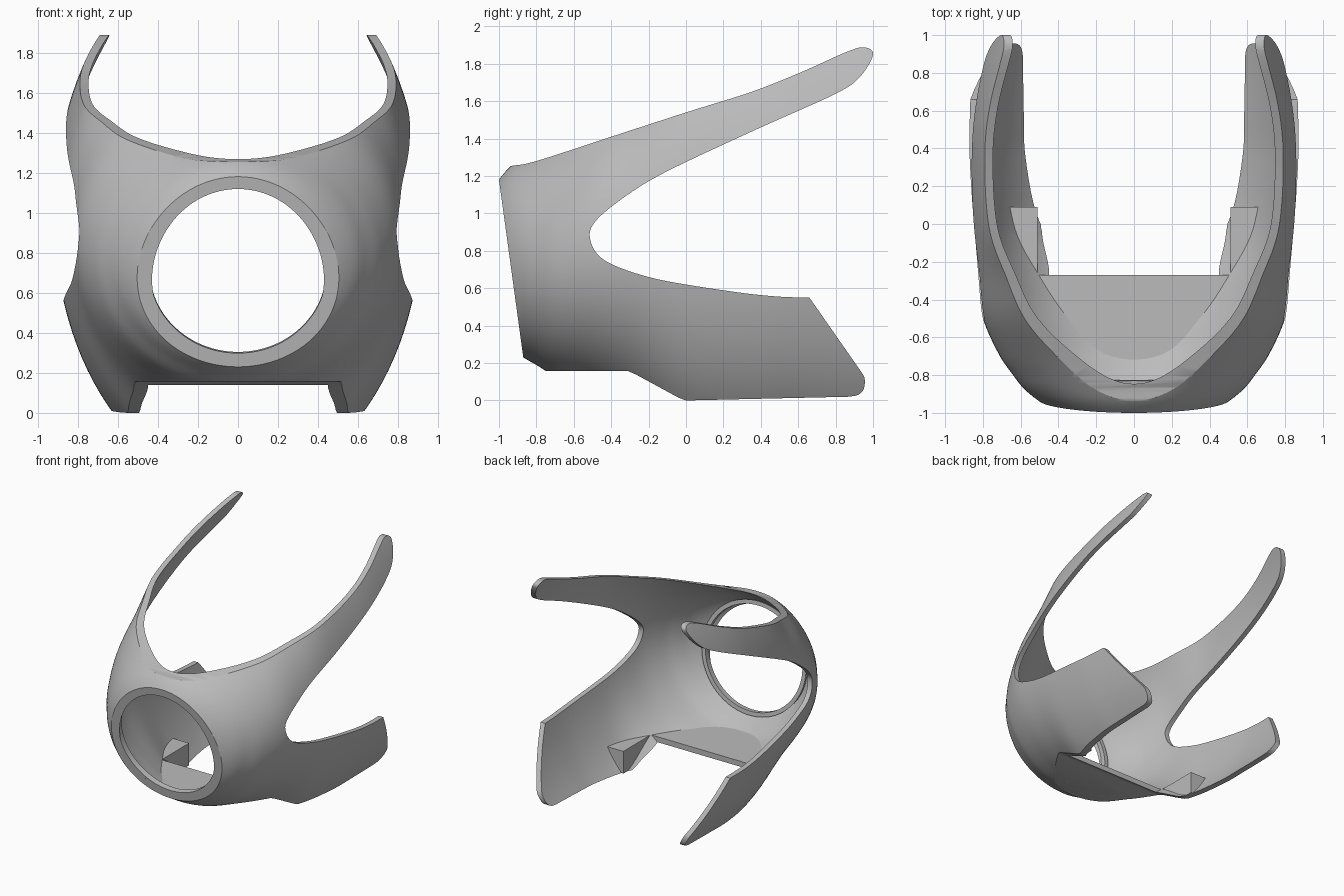
import bpy, bmesh, math
from mathutils import Vector, Matrix

if "Cube" in bpy.data.objects:
    bpy.data.objects.remove(bpy.data.objects["Cube"], do_unlink=True)

grey = bpy.data.materials.new("plain_grey")
grey.use_nodes = True
grey.diffuse_color = (0.5, 0.5, 0.5, 1)
grey.node_tree.nodes["Principled BSDF"].inputs["Base Color"].default_value = (0.5, 0.5, 0.5, 1)

# Hull stations: y, centre height, half width, half height
STATIONS = [(-1.06, .77, .30, .31), (-1.0, .77, .40, .41), (-.94, .765, .50, .485),
            (-.87, .765, .585, .535), (-.8, .77, .64, .58), (-.7, .78, .71, .65),
            (-.5, .84, .80, .78), (-.27, .89, .845, .95), (0, .95, .88, 1.22),
            (.35, .98, .915, 1.33), (.6, 1.0, .92, 1.36), (.95, 1.0, .90, 1.38),
            (1.1, 1.0, .88, 1.38)]


def station(y):
    """Cubic interpolation of the hull section at y."""
    n = len(STATIONS)
    i = next((k for k in range(n - 1) if y <= STATIONS[k + 1][0]), n - 2)

    def slope(k):
        a, b = STATIONS[max(k - 1, 0)], STATIONS[min(k + 1, n - 1)]
        return [(q - p) / (b[0] - a[0]) for p, q in zip(a, b)]
    a, b = STATIONS[i], STATIONS[i + 1]
    d = b[0] - a[0]
    t = (y - a[0]) / d
    sa, sb = slope(i), slope(i + 1)
    return [(2*t**3 - 3*t*t + 1) * a[k] + (t**3 - 2*t*t + t) * d * sa[k]
            + (3*t*t - 2*t**3) * b[k] + (t**3 - t*t) * d * sb[k] for k in (1, 2, 3)]


def make_object(name, bm):
    bmesh.ops.recalc_face_normals(bm, faces=bm.faces)
    mesh = bpy.data.meshes.new(name)
    bm.to_mesh(mesh)
    bm.free()
    mesh.materials.append(grey)
    ob = bpy.data.objects.new(name, mesh)
    bpy.context.collection.objects.link(ob)
    return ob


def hull(name, inset=0.0, capped=False, rows=64, sides=112):
    bm = bmesh.new()
    rings = []
    y0, y1 = STATIONS[0][0], STATIONS[-1][0]
    for r in range(rows + 1):
        y = y0 + (y1 - y0) * (r / rows) ** 1.3
        c, w, h = station(y)
        rings.append([bm.verts.new(((w - inset) * math.sin(a), y, c + (h - inset) * math.cos(a)))
                      for a in (math.tau * s / sides for s in range(sides))])
    for a, b in zip(rings, rings[1:]):
        for s in range(sides):
            t = (s + 1) % sides
            bm.faces.new((a[s], a[t], b[t], b[s]))
    if capped:
        bm.faces.new(rings[0])
        bm.faces.new(rings[-1])
    return make_object(name, bm)


def prism(name, points, direction):
    """Extrude a closed outline along a vector."""
    bm = bmesh.new()
    face = bm.faces.new([bm.verts.new(p) for p in points])
    new = bmesh.ops.extrude_face_region(bm, geom=[face])["geom"]
    bmesh.ops.translate(bm, vec=direction, verts=[v for v in new if isinstance(v, bmesh.types.BMVert)])
    return make_object(name, bm)


def spline(pts, steps=6):
    pts = [Vector(p) for p in pts]
    ext = [2 * pts[0] - pts[1]] + pts + [2 * pts[-1] - pts[-2]]
    out = []
    for a, b, c, d in zip(ext, ext[1:], ext[2:], ext[3:]):
        for s in range(steps):
            t = s / steps
            out.append(.5 * (2*b + (c - a)*t + (2*a - 5*b + 4*c - d)*t*t + (3*b - a - 3*c + d)*t**3))
    return out + [pts[-1]]


def apply_all(ob):
    bpy.ops.object.select_all(action="DESELECT")
    ob.select_set(True)
    bpy.context.view_layer.objects.active = ob
    for m in list(ob.modifiers):
        bpy.ops.object.modifier_apply(modifier=m.name)
    bpy.ops.object.shade_smooth_by_angle(angle=math.radians(30))


def intersect(ob, cutter):
    m = ob.modifiers.new("trim", "BOOLEAN")
    m.operation, m.solver, m.object = "INTERSECT", "EXACT", cutter


# Side outline: windscreen edge, arm tip, side opening, lower wing, belly, nose plane
outline = spline([(-.94, 1.253), (-.8, 1.28), (-.4, 1.41), (0, 1.54), (.35, 1.65), (.62, 1.757),
                  (.85, 1.86), (.95, 1.888), (1.0, 1.85), (.93, 1.73), (.8, 1.64), (.4, 1.46),
                  (0, 1.275), (-.22, 1.16), (-.4, 1.035), (-.49, .95), (-.515, .88), (-.48, .79),
                  (-.39, .725), (-.2, .66), (0, .62), (.3, .575), (.5, .555), (.66, .55)])
outline += spline([(.925, .17), (.955, .12), (.95, .06), (.92, .03), (.87, .02)], 3)
outline += [Vector(p) for p in ((0, 0), (-.04, .015), (-.27, .14), (-.31, .157), (-.68, .157),
                                (-.86, .157), (-1.01, 1.253))]
side_cut = prism("side_cutter", [(-1.2, p.x, p.y) for p in outline], (2.4, 0, 0))

# Main shell
shell = hull("fairing_shell")
solid = shell.modifiers.new("wall", "SOLIDIFY")
solid.thickness, solid.offset, solid.use_even_offset = 0.04, -1, True
intersect(shell, side_cut)
apply_all(shell)

# Belly floor with two mounting blocks behind it
half = [(.51, -.27), (.51, .09), (1, .09), (1, -1.1)]
plan = half + [(-x, y) for x, y in reversed(half)]
plan_cut = prism("floor_cutter", [(x, y, -.1) for x, y in plan], (0, 0, .285))
floor = hull("belly_floor", inset=.015, capped=True)
intersect(floor, side_cut)
intersect(floor, plan_cut)
apply_all(floor)

# Short lip behind the headlight opening, tilted with the nose plane
bm = bmesh.new()
N = 96
loops = [[bm.verts.new((rx * math.sin(a), y, rz * math.cos(a)))
          for a in (math.tau * i / N for i in range(N))]
         for rx, rz, y in ((.442, .418, .003), (.442, .418, .05), (.475, .452, .05), (.465, .44, .003))]
for a, b in zip(loops, loops[1:] + loops[:1]):
    for i in range(N):
        j = (i + 1) % N
        bm.faces.new((a[i], a[j], b[j], b[i]))
lip = make_object("headlight_lip", bm)
lip.matrix_world = Matrix.Translation((0, -.936, .712)) @ Matrix.Rotation(math.atan2(.15, 1.096), 4, "X")
apply_all(lip)

for helper in (side_cut, plan_cut):
    bpy.data.objects.remove(helper, do_unlink=True)
